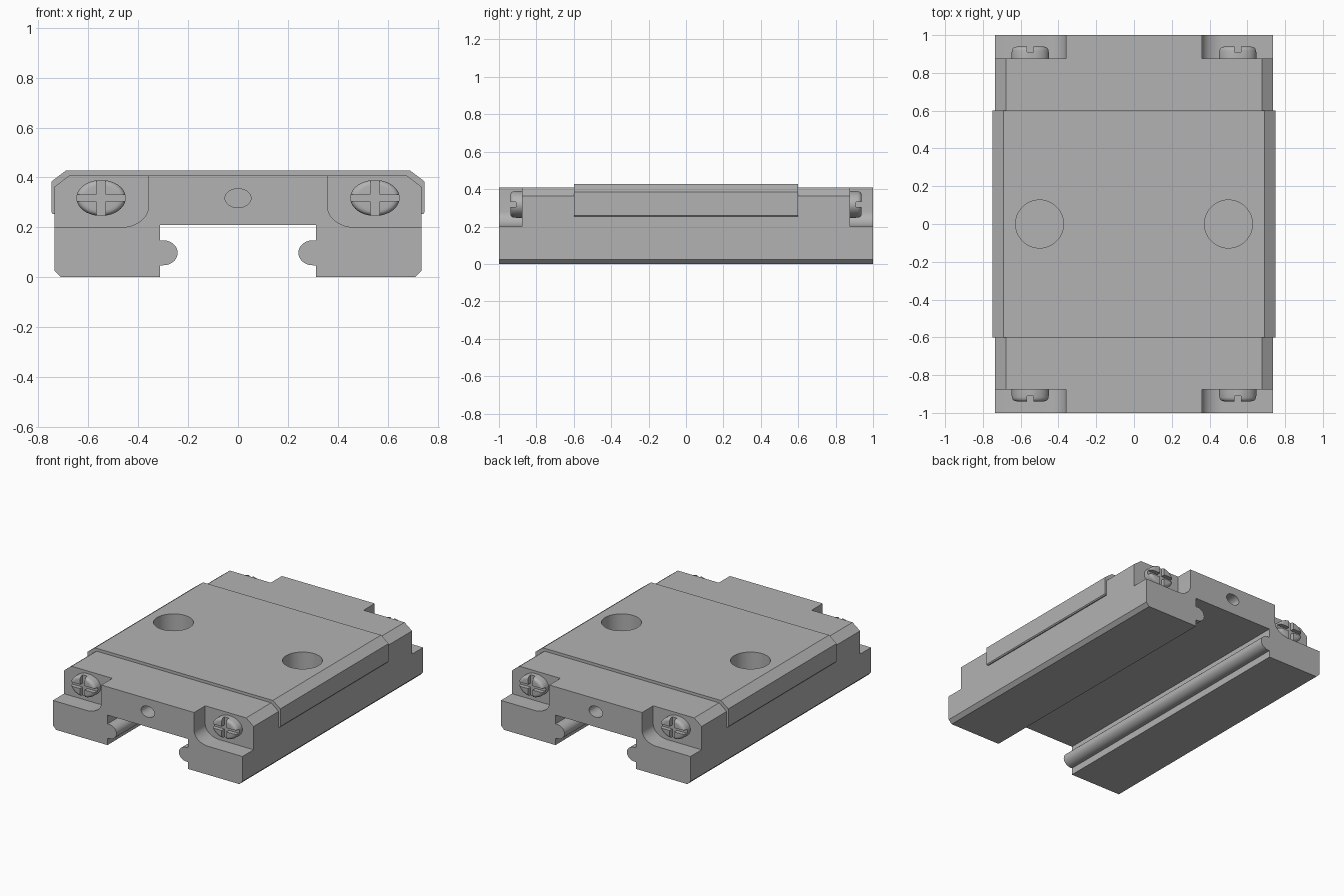
import bpy, bmesh
from math import pi, sin, cos, radians

cube = bpy.data.objects.get("Cube")
if cube:
    bpy.data.objects.remove(cube, do_unlink=True)

steel = bpy.data.materials.new("machined grey")
steel.use_nodes = True
GREY = (0.45, 0.45, 0.45, 1)
steel.diffuse_color = GREY
steel.node_tree.nodes["Principled BSDF"].inputs["Base Color"].default_value = GREY


def loft(name, rings):
    """Closed solid through a list of equally long point rings."""
    bm = bmesh.new()
    loops = [[bm.verts.new(p) for p in ring] for ring in rings]
    n = len(loops[0])
    for a, b in zip(loops, loops[1:]):
        for i in range(n):
            j = (i + 1) % n
            bm.faces.new((a[i], a[j], b[j], b[i]))
    bm.faces.new(loops[0][::-1])
    bm.faces.new(loops[-1])
    bmesh.ops.recalc_face_normals(bm, faces=bm.faces)
    mesh = bpy.data.meshes.new(name)
    bm.to_mesh(mesh)
    bm.free()
    mesh.materials.append(steel)
    obj = bpy.data.objects.new(name, mesh)
    bpy.context.collection.objects.link(obj)
    return obj


def along_y(name, profile, y0, y1):
    return loft(name, [[(x, y, z) for x, z in profile] for y in (y0, y1)])


def arc(cx, cz, rx, rz, a0, a1, n):
    angles = [radians(a0 + (a1 - a0) * i / n) for i in range(n + 1)]
    return [(cx + rx * cos(a), cz + rz * sin(a)) for a in angles]


def ellipse(cx, cz, rx, rz, n=48):
    return arc(cx, cz, rx, rz, 0, 360, n)[:-1]


def box(name, x, y, z):
    return along_y(name, [(x[0], z[0]), (x[1], z[0]), (x[1], z[1]), (x[0], z[1])], *y)


def combine(obj, tool, operation="DIFFERENCE"):
    mod = obj.modifiers.new("combine", "BOOLEAN")
    mod.operation, mod.solver, mod.object = operation, "EXACT", tool
    bpy.context.view_layer.objects.active = obj
    bpy.ops.object.modifier_apply(modifier=mod.name)
    bpy.data.objects.remove(tool, do_unlink=True)


def smooth(obj):
    bpy.ops.object.select_all(action="DESELECT")
    obj.select_set(True)
    bpy.context.view_layer.objects.active = obj
    bpy.ops.object.shade_smooth_by_angle(angle=radians(30))


def mirrored(half):
    return half + [(-x, z) for x, z in reversed(half)]


# Carriage body: chamfered channel with a rounded rail on each inner wall
half = [(0.312, 0.21), (0.312, 0.148)]
half += arc(0.3, 0.098, 0.058, 0.05, 90, 270, 24)
half += [(0.312, 0.048), (0.312, 0), (0.71, 0), (0.735, 0.025),
         (0.735, 0.363), (0.677, 0.408)]
carriage = along_y("carriage_body", mirrored(half), -1, 1)

# Wider, taller middle block
middle = along_y("middle_block", mirrored(
    [(0.742, 0.253), (0.748, 0.26), (0.748, 0.384), (0.69, 0.428)]), -0.6, 0.6)
combine(carriage, middle, "UNION")

# Corner pockets for the screws
for sx in (-1, 1):
    for sy in (-1, 1):
        pocket = [(0.9, 0.6), (0.9, 0.2)]
        pocket += arc(0.472, 0.28, 0.112, 0.08, 270, 180, 12) + [(0.36, 0.6)]
        combine(carriage, along_y("pocket_cutter", [(sx * x, z) for x, z in pocket],
                                  sy * 0.877, sy * 1.2))

# Mounting holes in the top
for sx in (-1, 1):
    combine(carriage, loft("hole_cutter", [
        [(x, y, z) for x, y in ellipse(sx * 0.5, 0, 0.127, 0.127)]
        for z in (0.18, 0.6)]))

# Lubrication hole in each end
for sy in (-1, 1):
    combine(carriage, along_y("port_cutter", ellipse(0, 0.317, 0.052, 0.038, 32),
                              sy * 0.85, sy * 1.2))
smooth(carriage)

# Cross-slotted screws with rounded heads
HEAD = [(1, -0.01), (1, 0.04), (0.97, 0.05), (0.91, 0.057), (0.82, 0.061), (0.7, 0.062)]
for sx, side in ((-1, "right"), (1, "left")):
    for sy, end in ((-1, "front"), (1, "back")):
        cx, cz = sx * 0.549, 0.318
        screw = loft(f"screw_{end}_{side}", [
            [(x, sy * (0.877 + d), z) for x, z in ellipse(cx, cz, 0.099 * r, 0.072 * r)]
            for r, d in HEAD])
        for wx, wz in ((0.15, 0.014), (0.018, 0.15)):
            combine(screw, box("slot_cutter", (cx - wx, cx + wx),
                               (sy * 0.91, sy * 1.1), (cz - wz, cz + wz)))
        smooth(screw)
